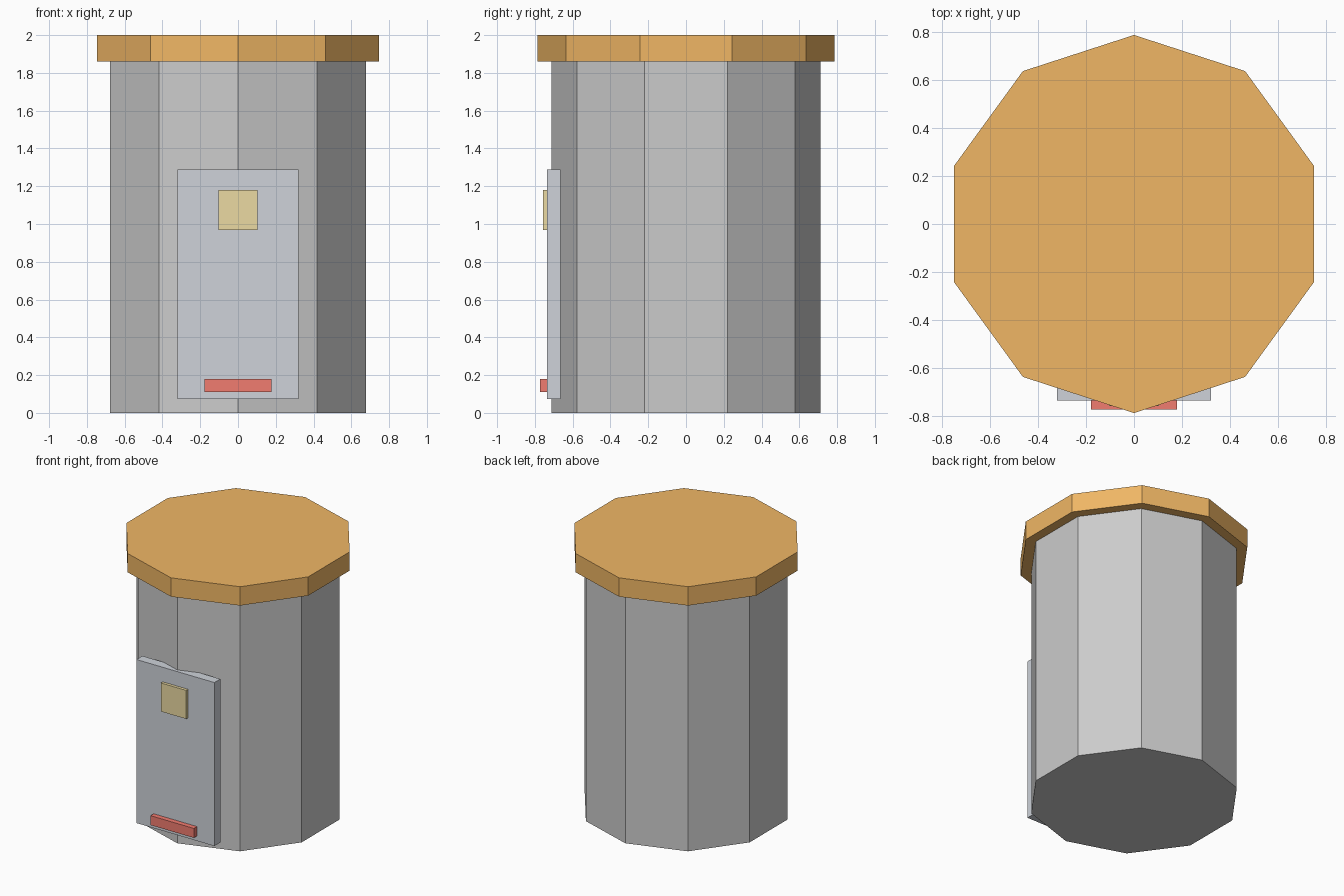
import bpy

if "Cube" in bpy.data.objects:
    bpy.data.objects.remove(bpy.data.objects["Cube"])


def paint(obj, name, rgb):
    mat = bpy.data.materials.new(name)
    mat.diffuse_color = (*rgb, 1)
    mat.use_nodes = True
    mat.node_tree.nodes["Principled BSDF"].inputs["Base Color"].default_value = mat.diffuse_color
    obj.data.materials.append(mat)


def decagon(name, radius, z0, z1):
    # ten-sided prism with a corner pointing to the front
    bpy.ops.mesh.primitive_cylinder_add(vertices=10, radius=radius, depth=z1 - z0,
                                        location=(0, 0, (z0 + z1) / 2))
    obj = bpy.context.object
    obj.name = name
    return obj


def box(name, half_width, y0, y1, z0, z1):
    bpy.ops.mesh.primitive_cube_add(size=1, location=(0, (y0 + y1) / 2, (z0 + z1) / 2))
    obj = bpy.context.object
    obj.name = name
    obj.scale = (2 * half_width, y1 - y0, z1 - z0)
    bpy.ops.object.transform_apply(location=False, rotation=False, scale=True)
    return obj


# Body and overhanging lid
decagon("body", 0.713, 0, 1.86)
paint(decagon("lid", 0.786, 1.86, 2.0), "orange", (0.87, 0.47, 0.13))

# Front panel with label and foot bar
paint(box("door_panel", 0.32, -0.735, -0.665, 0.073, 1.288), "blue_grey", (0.62, 0.65, 0.70))
paint(box("label_plate", 0.104, -0.757, -0.735, 0.968, 1.18), "yellow", (0.83, 0.70, 0.36))
paint(box("foot_bar", 0.178, -0.772, -0.735, 0.11, 0.18), "red", (0.88, 0.20, 0.16))
